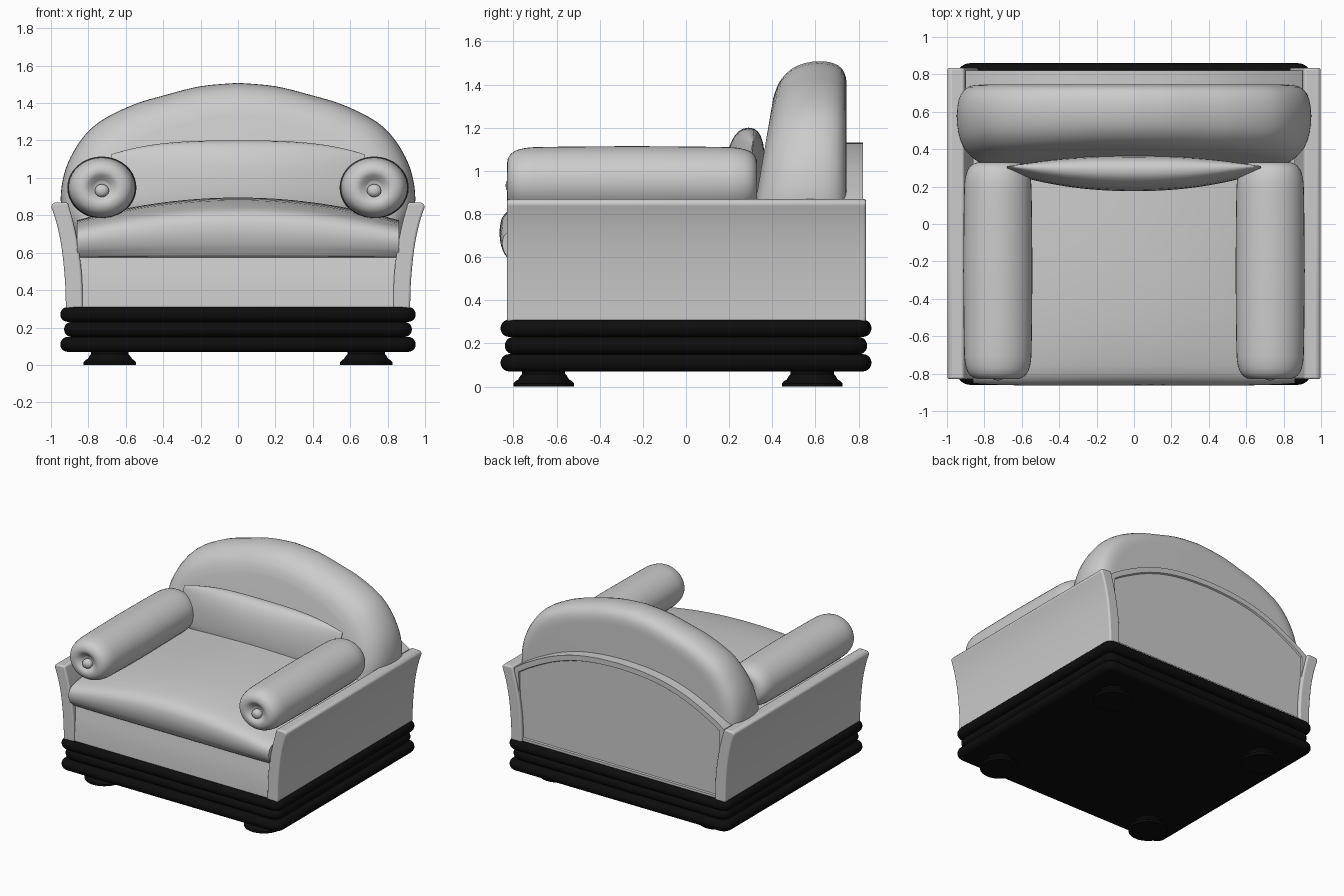
import bpy, bmesh, math

if "Cube" in bpy.data.objects:
    bpy.data.objects.remove(bpy.data.objects["Cube"])


def material(name, rgb):
    m = bpy.data.materials.new(name)
    m.diffuse_color = (*rgb, 1)
    m.use_nodes = True
    m.node_tree.nodes["Principled BSDF"].inputs["Base Color"].default_value = m.diffuse_color
    return m


FABRIC = material("light grey fabric", (0.6, 0.6, 0.6))
BLACK = material("black wood", (0.004, 0.004, 0.004))


def finish(name, bm, mat, angle=40):
    bmesh.ops.remove_doubles(bm, verts=bm.verts, dist=1e-5)
    bmesh.ops.recalc_face_normals(bm, faces=bm.faces)
    me = bpy.data.meshes.new(name)
    bm.to_mesh(me)
    bm.free()
    me.materials.append(mat)
    me.shade_smooth()
    me.set_sharp_from_angle(angle=math.radians(angle))
    ob = bpy.data.objects.new(name, me)
    bpy.context.collection.objects.link(ob)
    return ob


def loft_mesh(rings):
    """Skin closed rings of equal length and cap both ends."""
    bm = bmesh.new()
    vs = [[bm.verts.new(p) for p in r] for r in rings]
    n = len(vs[0])
    for a, b in zip(vs, vs[1:]):
        for i in range(n):
            j = (i + 1) % n
            bm.faces.new((a[i], a[j], b[j], b[i]))
    bm.faces.new(vs[0])
    bm.faces.new(vs[-1])
    return bm


def loft(name, rings, mat, angle=40):
    return finish(name, loft_mesh(rings), mat, angle)


def smooth_path(pts, sub=4):
    """Catmull-Rom curve through 2D points."""
    out = []
    for i in range(len(pts) - 1):
        p0, p1 = pts[max(i - 1, 0)], pts[i]
        p2, p3 = pts[i + 1], pts[min(i + 2, len(pts) - 1)]
        for k in range(sub):
            t = k / sub
            out.append(tuple(0.5 * (2 * b + (c - a) * t + (2 * a - 5 * b + 4 * c - d) * t * t
                                    + (3 * b - a - 3 * c + d) * t ** 3)
                             for a, b, c, d in zip(p0, p1, p2, p3)))
    return out + [pts[-1]]


def mirrored(half):
    """Half outline ending on x = 0, completed on the other side."""
    return half + [(-x, z) for x, z in reversed(half) if x > 1e-6]


def rounded_rect(hx, hy, r, z, n=6):
    ring = []
    for q, (sx, sy) in enumerate(((1, 1), (-1, 1), (-1, -1), (1, -1))):
        for k in range(n + 1):
            a = math.pi / 2 * (q + k / n)
            ring.append((sx * (hx - r) + r * math.cos(a), sy * (hy - r) + r * math.sin(a), z))
    return ring


def bevel(ob, width, segments=3):
    m = ob.modifiers.new("soft edge", 'BEVEL')
    m.width, m.segments = width, segments
    m.limit_method, m.angle_limit = 'ANGLE', math.radians(40)


# Plinth: three stacked slabs with full-round edges
for i, (hx, hy) in enumerate(((0.95, 0.86), (0.93, 0.84), (0.95, 0.86))):
    rings = []
    for k in range(11):
        a = math.pi * (k / 10 - 0.5)
        o = 0.04 * (math.cos(a) - 1)
        rings.append(rounded_rect(hx + o, hy + o, 0.075 + o, 0.11 + 0.08 * i + 0.04 * math.sin(a)))
    loft(f"plinth_slab_{i + 1}", rings, BLACK)

# Feet: stepped round turnings
FOOT = [(0.14, 0), (0.14, 0.015), (0.128, 0.027), (0.118, 0.032), (0.108, 0.05), (0.1, 0.058), (0.1, 0.085)]
for sx in (-1, 1):
    for y in (-0.66, 0.585):
        loft("foot", [[(sx * 0.685 + r * math.cos(t * math.tau / 32), y + r * math.sin(t * math.tau / 32), z)
                       for t in range(32)] for r, z in FOOT], BLACK)

# Inner body with front apron
body = [(-0.82, 0.30), (-0.815, 0.40), (-0.80, 0.50), (-0.775, 0.62), (-0.76, 0.74), (0.76, 0.74), (0.76, 0.30)]
loft("body_and_apron", [[(x, y, z) for y, z in body] for x in (-0.85, 0.85)], FABRIC)

# Flared side panels
outer = smooth_path([(0.92, 0.30), (0.925, 0.45), (0.942, 0.62), (0.968, 0.75), (1.0, 0.85)])
inner = smooth_path([(0.91, 0.87), (0.88, 0.76), (0.855, 0.64), (0.835, 0.48), (0.83, 0.30)])
panel = outer + [(0.985, 0.868)] + inner
for s in (-1, 1):
    ob = loft("side_panel", [[(s * x, y, z) for x, z in panel] for y in (-0.83, 0.835)], FABRIC)
    bevel(ob, 0.014)

# Arched back panel with a raised rim
arch = smooth_path([(0.9, 0.86), (0.8, 0.925), (0.6, 1.025), (0.4, 1.09), (0.2, 1.122), (0, 1.132)])
outline = mirrored([(0.88, 0.30)] + arch)
bm = loft_mesh([[(x, y, z) for x, z in outline] for y in (0.70, 0.82)])
bmesh.ops.recalc_face_normals(bm, faces=bm.faces)
rear = max(bm.faces, key=lambda f: f.calc_center_median().y)
bmesh.ops.inset_region(bm, faces=[rear], thickness=0.04, depth=0.0)
bmesh.ops.inset_region(bm, faces=[rear], thickness=0.006, depth=-0.012)
bevel(finish("back_panel", bm, FABRIC), 0.008, 2)

# Seat cushion: rounded front, crowned across its width
seat = smooth_path([(0.45, 0.57), (-0.4, 0.57), (-0.77, 0.572), (-0.83, 0.605), (-0.858, 0.67), (-0.863, 0.74),
                    (-0.84, 0.80), (-0.76, 0.842), (-0.5, 0.88), (-0.1, 0.895), (0.45, 0.89)], 3)
rings = []
for k in range(25):
    x = -0.86 + 1.72 * k / 24
    drop = 0.06 * (x / 0.6) ** 2
    pull = 0.012 * abs(x / 0.86) ** 6
    rings.append([(x, y + pull, z - drop * max(0, (z - 0.57) / 0.33)) for y, z in seat])
loft("seat_cushion", rings, FABRIC, 60)

# Arm bolsters: soft rolls with dimpled, buttoned ends
end = smooth_path([(0.04, -0.795), (0.062, -0.812), (0.09, -0.828), (0.125, -0.824), (0.155, -0.80),
                   (0.174, -0.75), (0.181, -0.65), (0.185, -0.25)], 3)
roll = end + [(r, -0.5 - y) for r, y in reversed(end[:-1])]
button = [(0.038, -0.79), (0.038, -0.815), (0.032, -0.826), (0.018, -0.834), (0.004, -0.836)]
for s in (-1, 1):
    for name, prof in (("arm_bolster", roll), ("arm_button", button)):
        cz = 0.948 if name == "arm_bolster" else 0.932
        loft(name, [[(s * 0.728 + r * math.cos(t * math.tau / 40), y, cz + 0.9 * r * math.sin(t * math.tau / 40))
                     for t in range(40)] for r, y in prof], FABRIC, 60)

# Large arched back cushion: sloping front, upright rear, rounded rim
half = smooth_path([(0.85, 0.66), (0.92, 0.76), (0.948, 0.88), (0.93, 1.02), (0.88, 1.14), (0.8, 1.25),
                    (0.7, 1.325), (0.55, 1.395), (0.4, 1.44), (0.2, 1.49), (0, 1.508)])
shape = mirrored(half)
SECTION = smooth_path([(0.0, 0.80), (0.02, 0.85), (0.07, 0.905), (0.2, 0.96), (0.38, 0.99), (0.6, 1.0),
                       (0.8, 0.99), (0.93, 0.96), (0.99, 0.91), (1.0, 0.85)], 2)
rings = []
for u, s in SECTION:
    ring = []
    for x, z in shape:
        zz = 0.65 + (z - 0.65) * s
        front = 0.33 + 0.17 * (zz - 0.9)
        ring.append((x * s, front + u * (0.745 - front), zz))
    rings.append(ring)
loft("back_cushion", rings, FABRIC, 60)

# Lumbar pillow: lens-shaped, pinched at both ends
rings = []
for k in range(29):
    q = -1 + 2 * k / 28
    thick = 0.004 + 0.088 * (1 - abs(q) ** 2.2) ** 0.9
    high = 0.135 + 0.075 * (1 - abs(q) ** 3)
    ring = []
    for t in range(28):
        a = math.tau * t / 28
        c, d = math.cos(a), math.sin(a)
        ring.append((0.68 * q,
                     0.29 - 0.02 * (1 - q * q) + thick * math.copysign(abs(c) ** 0.85, c) + 0.02 * d,
                     0.99 + high * math.copysign(abs(d) ** 0.85, d)))
    rings.append(ring)
loft("lumbar_pillow", rings, FABRIC, 60)
